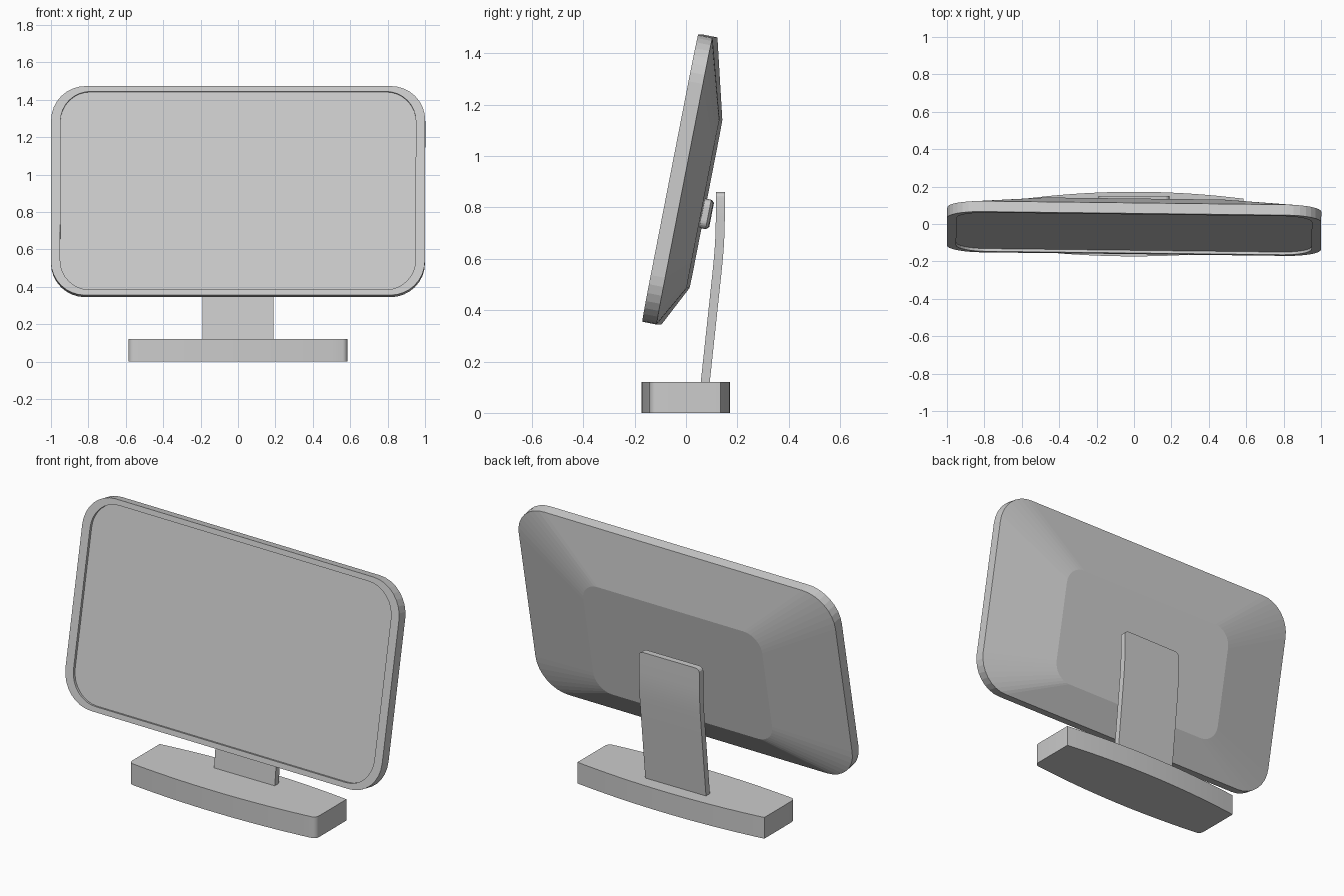
import bpy, bmesh, math
from mathutils import Matrix

if "Cube" in bpy.data.objects:
    bpy.data.objects.remove(bpy.data.objects["Cube"])


def rounded_rect(w, h, r, depth, cz=0.0, seg=8):
    """Loop of points in the xz plane at y = depth, counter-clockwise."""
    pts = []
    for k, (sx, sz) in enumerate([(1, 1), (-1, 1), (-1, -1), (1, -1)]):
        for i in range(seg + 1):
            a = math.pi / 2 * (k + i / seg)
            pts.append((sx * (w / 2 - r) + r * math.cos(a), depth,
                        cz + sz * (h / 2 - r) + r * math.sin(a)))
    return pts


def loft(name, loops, matrix=Matrix()):
    """Skin matching closed loops and cap both ends."""
    bm = bmesh.new()
    rings = [[bm.verts.new(p) for p in loop] for loop in loops]
    n = len(rings[0])
    for a, b in zip(rings, rings[1:]):
        for i in range(n):
            j = (i + 1) % n
            bm.faces.new((a[i], a[j], b[j], b[i]))
    bm.faces.new(rings[0])
    bm.faces.new(rings[-1])
    bmesh.ops.recalc_face_normals(bm, faces=bm.faces)
    mesh = bpy.data.meshes.new(name)
    bm.to_mesh(mesh)
    bm.free()
    obj = bpy.data.objects.new(name, mesh)
    bpy.context.collection.objects.link(obj)
    obj.matrix_world = matrix
    return obj


def smooth(obj, angle):
    bpy.ops.object.select_all(action='DESELECT')
    obj.select_set(True)
    bpy.context.view_layer.objects.active = obj
    bpy.ops.object.shade_smooth_by_angle(angle=math.radians(angle))


# Screen pose: leaning back, with a very slight turn
pose = (Matrix.Translation((0, -0.052, 0.914))
        @ Matrix.Rotation(math.radians(-0.67), 4, 'Z')
        @ Matrix.Rotation(math.radians(-11.03), 4, 'X'))

# Screen housing: recessed display, bezel, rim and tapered back
loft("screen_housing", [
    rounded_rect(1.90, 1.08, 0.16, 0.015),
    rounded_rect(1.90, 1.08, 0.16, 0.0),
    rounded_rect(2.0, 1.139, 0.185, 0.0),
    rounded_rect(2.0, 1.139, 0.185, 0.057),
    rounded_rect(1.13, 0.668, 0.105, 0.141, -0.0745),
], pose)

# Mounting pad between the back and the stand
loft("mount_pad", [
    rounded_rect(0.26, 0.116, 0.03, 0.135, -0.112, 5),
    rounded_rect(0.26, 0.116, 0.03, 0.165, -0.112, 5),
    rounded_rect(0.235, 0.096, 0.025, 0.175, -0.112, 5),
], pose)

# Stand: a bent plate, slices across the plate from bottom to top
spine = [(0.074, 0.11), (0.120, 0.54), (0.126, 0.60), (0.130, 0.65),
         (0.1325, 0.70), (0.1335, 0.75), (0.1335, 0.835)]
slices = [(0.19, y, z) for y, z in spine]
slices += [(0.19 - 0.025 * (1 - math.cos(a)), 0.1335, 0.835 + 0.025 * math.sin(a))
           for a in (math.pi / 8, math.pi / 4, math.pi * 3 / 8, math.pi / 2)]
t = 0.0175
stand = loft("stand", [[(-w, y - t, z), (w, y - t, z), (w, y + t, z), (-w, y + t, z)]
                       for w, y, z in slices])
smooth(stand, 20)

# Base: bowed front and back edges, softened front corners
half, n = 0.585, 24
outline = []
for i in range(n + 1):  # back edge, right to left
    x = half * (1 - 2 * i / n)
    outline.append((x, 0.135 + 0.037 * (1 - (x / half) ** 2)))
r = 0.03
for i in range(6):  # front left corner
    a = math.pi + i / 5 * math.radians(80)
    outline.append((-half + r + r * math.cos(a), -0.112 + r * math.sin(a)))
xe = half - r
for i in range(1, n):  # front edge, left to right
    x = xe * (2 * i / n - 1)
    outline.append((x, -0.142 - 0.031 * (1 - (x / xe) ** 2)))
for i in range(6):  # front right corner
    a = math.radians(280) + i / 5 * math.radians(80)
    outline.append((half - r + r * math.cos(a), -0.112 + r * math.sin(a)))
base = loft("base", [[(x, y, z) for x, y in outline] for z in (0, 0.12)])
smooth(base, 20)
